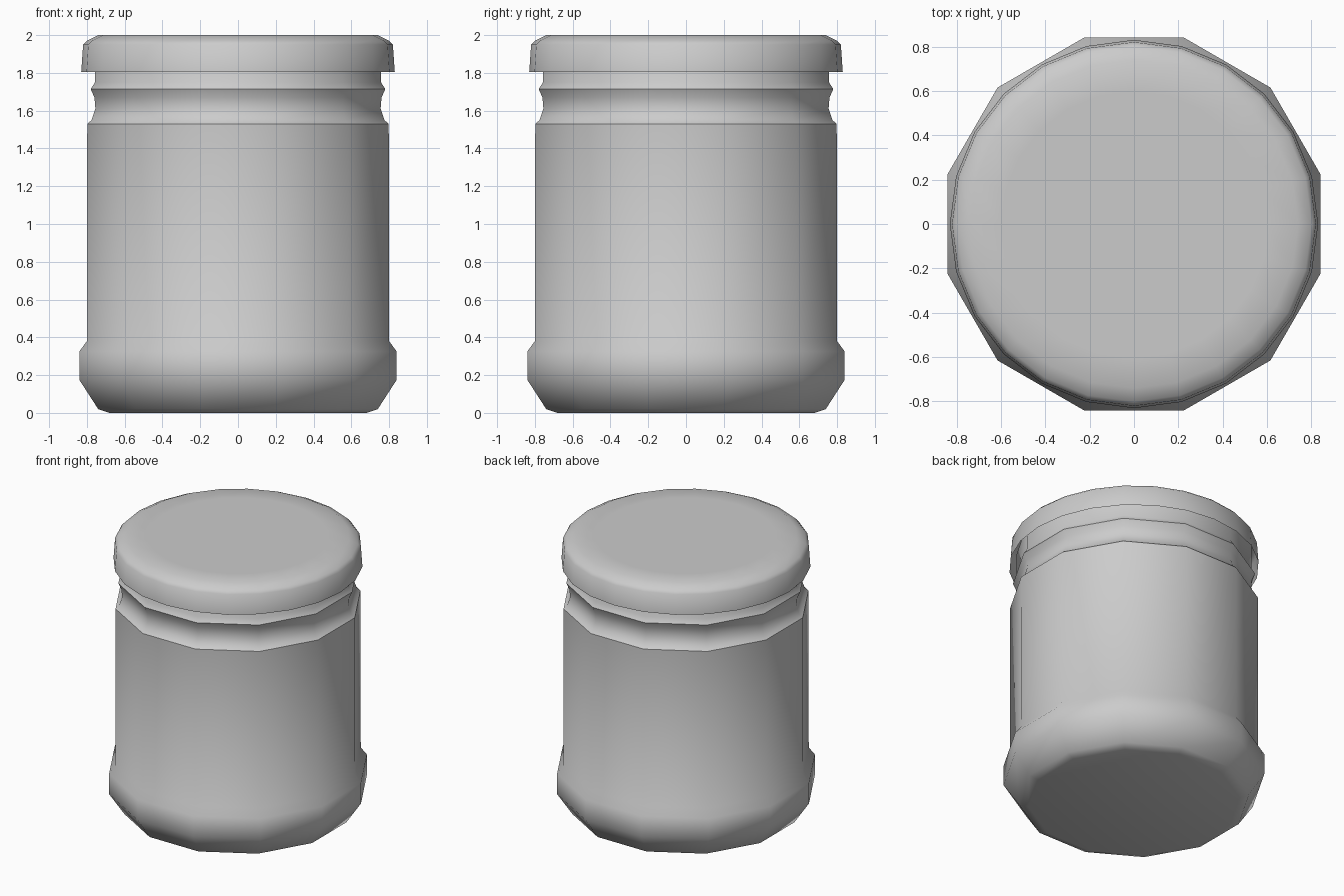
import bpy, bmesh, math

if "Cube" in bpy.data.objects:
    bpy.data.objects.remove(bpy.data.objects["Cube"])


def lathe(name, profile, sides, offset, angle, cap_bottom=False, cap_top=False):
    """Revolve a (radius, height) profile around z with a given side count."""
    bm = bmesh.new()
    rings = []
    for r, z in profile:
        rings.append([bm.verts.new((r * math.cos(offset + 2 * math.pi * i / sides),
                                    r * math.sin(offset + 2 * math.pi * i / sides), z))
                      for i in range(sides)])
    for a, b in zip(rings, rings[1:]):
        for i in range(sides):
            j = (i + 1) % sides
            bm.faces.new((a[i], a[j], b[j], b[i]))
    if cap_bottom:
        bm.faces.new(rings[0][::-1])
    if cap_top:
        bm.faces.new(rings[-1])
    mesh = bpy.data.meshes.new(name)
    bm.to_mesh(mesh)
    bm.free()
    obj = bpy.data.objects.new(name, mesh)
    bpy.context.collection.objects.link(obj)
    bpy.ops.object.select_all(action='DESELECT')
    obj.select_set(True)
    bpy.context.view_layer.objects.active = obj
    bpy.ops.object.shade_smooth_by_angle(angle=math.radians(angle))
    return obj


# Jar body: twelve sides with a flat facing front; half-widths are across flats
flat = 1 / math.cos(math.radians(15))
body = [(0.68, 0.0), (0.74, 0.02), (0.84, 0.175), (0.84, 0.325), (0.80, 0.38),
        (0.798, 1.53), (0.775, 1.55), (0.755, 1.61), (0.76, 1.67), (0.78, 1.715),
        (0.757, 1.75), (0.757, 1.94)]
lathe("jar_body", [(w * flat, z) for w, z in body], 12, math.radians(15), 46,
      cap_bottom=True, cap_top=True)

# Lid: rounder, open-bottomed cap
lathe("lid", [(0.83, 1.805), (0.82, 1.95), (0.80, 1.97), (0.74, 2.0), (0.60, 2.0)],
      24, 0, 60, cap_top=True)
